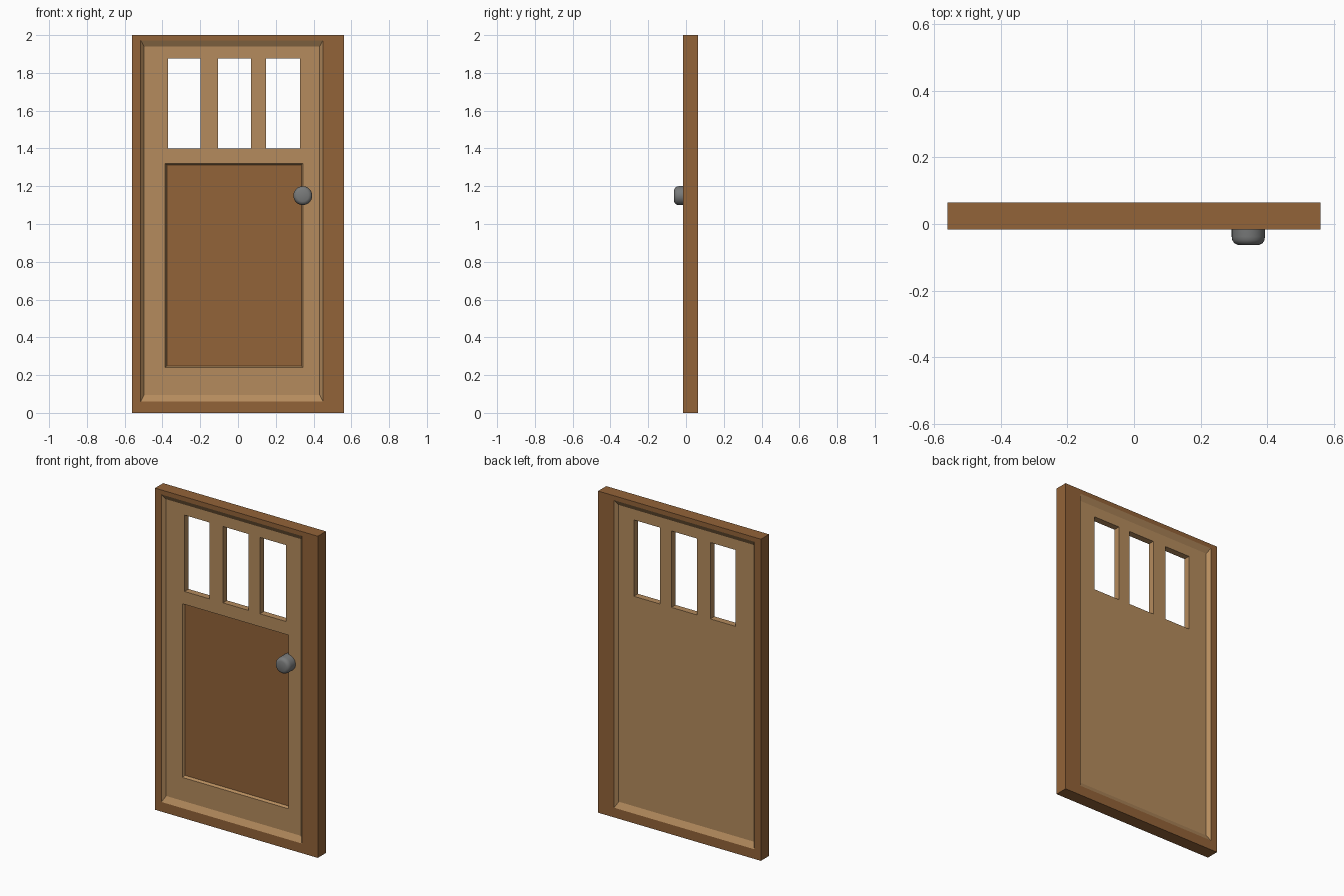
import bpy, bmesh, math

if "Cube" in bpy.data.objects:
    bpy.data.objects.remove(bpy.data.objects["Cube"])


def material(name, rgb):
    m = bpy.data.materials.new(name)
    m.diffuse_color = (*rgb, 1)
    m.use_nodes = True
    m.node_tree.nodes["Principled BSDF"].inputs["Base Color"].default_value = m.diffuse_color
    return m


dark_wood = material("dark wood", (0.29, 0.125, 0.04))
light_wood = material("light wood", (0.46, 0.26, 0.11))
metal = material("grey metal", (0.19, 0.195, 0.195))


def finish(bm, name, mat):
    bmesh.ops.remove_doubles(bm, verts=bm.verts, dist=1e-5)
    me = bpy.data.meshes.new(name)
    bm.to_mesh(me)
    bm.free()
    me.materials.append(mat)
    ob = bpy.data.objects.new(name, me)
    bpy.context.collection.objects.link(ob)
    return ob


def ring(bm, rect, y):
    x0, x1, z0, z1 = rect
    return [bm.verts.new((x, y, z)) for x, z in ((x0, z0), (x1, z0), (x1, z1), (x0, z1))]


def strips(bm, *loops):
    """Join successive (rectangle, depth) loops with bands of quads."""
    rings = [ring(bm, r, y) for r, y in loops]
    for a, b in zip(rings, rings[1:]):
        for i in range(4):
            j = (i + 1) % 4
            bm.faces.new((a[i], a[j], b[j], b[i]))


FRONT, BACK = -0.016, 0.064
P_FRONT, P_BACK, FLOOR = 0.004, 0.044, 0.019
outer = (-0.56, 0.56, 0.0, 2.0)
opening = (-0.515, 0.45, 0.06, 1.972)
inner = (-0.497, 0.432, 0.095, 1.94)
recess = (-0.386, 0.343, 0.24, 1.32)
recess_floor = (-0.377, 0.335, 0.249, 1.313)
windows = [(-0.37, -0.198, 1.40, 1.875), (-0.106, 0.069, 1.40, 1.875), (0.148, 0.328, 1.40, 1.875)]

# Outer frame, open in the middle
bm = bmesh.new()
strips(bm, (opening, BACK), (outer, BACK), (outer, FRONT), (opening, FRONT))
finish(bm, "door_frame", dark_wood)

# Door leaf: sloped borders, window reveals and recess border
bm = bmesh.new()
strips(bm, (opening, FRONT), (inner, P_FRONT))
strips(bm, (inner, P_BACK), (opening, BACK))
for w in windows:
    strips(bm, (w, P_FRONT), (w, P_BACK))
strips(bm, (recess, P_FRONT), (recess_floor, FLOOR))

# Door leaf: front and back surfaces, leaving out the holes
rects = [inner, recess] + windows
xs = sorted({v for r in rects for v in r[:2]})
zs = sorted({v for r in rects for v in r[2:]})


def inside(rect, x, z):
    return rect[0] < x < rect[1] and rect[2] < z < rect[3]


for x0, x1 in zip(xs, xs[1:]):
    for z0, z1 in zip(zs, zs[1:]):
        cx, cz = (x0 + x1) / 2, (z0 + z1) / 2
        if any(inside(w, cx, cz) for w in windows):
            continue
        if not inside(recess, cx, cz):
            bm.faces.new(ring(bm, (x0, x1, z0, z1), P_FRONT))
        bm.faces.new(ring(bm, (x0, x1, z0, z1), P_BACK)[::-1])
finish(bm, "door_leaf", light_wood)

# Dark recessed lower panel
bm = bmesh.new()
bm.faces.new(ring(bm, recess_floor, FLOOR))
finish(bm, "lower_panel", dark_wood)

# Round knob with a softened front rim
bm = bmesh.new()
N = 32
profile = [(0.05, 0.022), (0.05, -0.038), (0.048, -0.049), (0.042, -0.058), (0.031, -0.063)]
loops = [[bm.verts.new((0.343 + r * math.cos(2 * math.pi * i / N), y,
                        1.15 + r * math.sin(2 * math.pi * i / N))) for i in range(N)]
         for r, y in profile]
for a, b in zip(loops, loops[1:]):
    for i in range(N):
        j = (i + 1) % N
        bm.faces.new((a[i], a[j], b[j], b[i]))
bm.faces.new(loops[-1])
bm.faces.new(loops[0][::-1])
knob = finish(bm, "door_knob", metal)
bpy.context.view_layer.objects.active = knob
knob.select_set(True)
bpy.ops.object.shade_smooth_by_angle(angle=math.radians(35))
